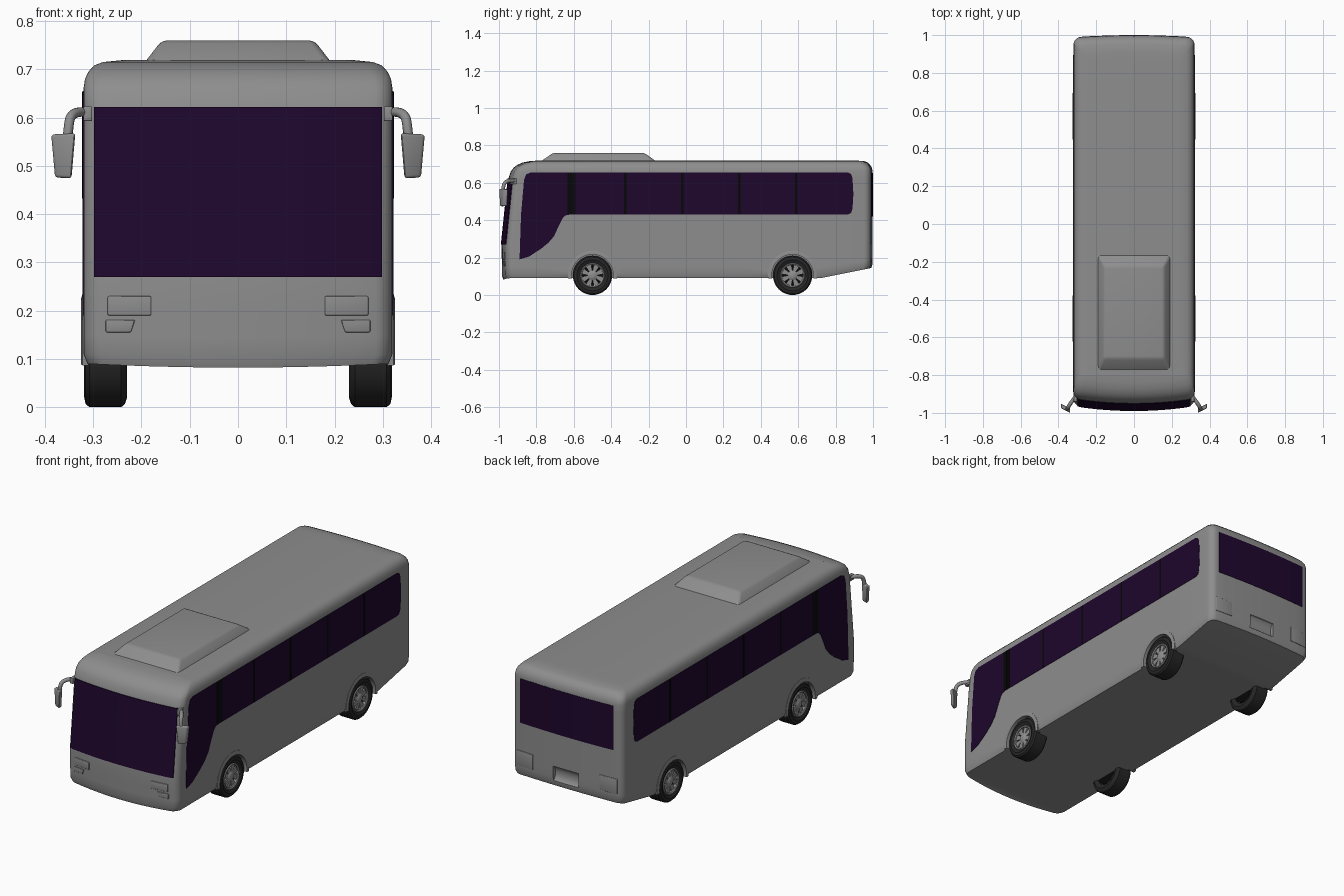
import bpy, bmesh
from math import sin, cos, pi, sqrt, radians

if "Cube" in bpy.data.objects:
    bpy.data.objects.remove(bpy.data.objects["Cube"])


def material(name, col):
    m = bpy.data.materials.new(name)
    m.diffuse_color = (*col, 1)
    m.use_nodes = True
    m.node_tree.nodes["Principled BSDF"].inputs["Base Color"].default_value = m.diffuse_color
    return m


PAINT = material("grey_paint", (0.27, 0.27, 0.27))
GLASS = material("tinted_glass", (0.013, 0.002, 0.026))
RUBBER = material("rubber", (0.02, 0.02, 0.02))
BLACK = material("black_trim", (0.002, 0.002, 0.002))


def loft(name, rings, mat=PAINT, wrap=False, bevel=0, strip_caps=False):
    """Skin a list of equal-length closed rings; cap the ends or wrap round."""
    bm = bmesh.new()
    vs = [[bm.verts.new(p) for p in r] for r in rings]
    n = len(rings[0])
    for a, b in zip(vs, vs[1:] + vs[:1] if wrap else vs[1:]):
        for i in range(n):
            bm.faces.new((a[i], a[(i + 1) % n], b[(i + 1) % n], b[i]))
    for v in () if wrap else (vs[0], vs[-1]):
        if strip_caps:  # join mirrored points of a symmetric ring
            for i in range(n // 2):
                bm.faces.new(dict.fromkeys((v[i], v[i + 1], v[n - i - 1], v[-i])))
        else:
            bm.faces.new(v)
    bmesh.ops.recalc_face_normals(bm, faces=bm.faces)
    if bevel:
        bmesh.ops.bevel(bm, geom=bm.edges[:], offset=bevel, segments=3,
                        profile=0.5, affect='EDGES', clamp_overlap=True)
    me = bpy.data.meshes.new(name)
    bm.to_mesh(me)
    bm.free()
    me.materials.append(mat)
    ob = bpy.data.objects.new(name, me)
    bpy.context.collection.objects.link(ob)
    return ob


def lerp(table, z):
    for (a, p), (b, q) in zip(table, table[1:]):
        if z <= b:
            return p + (q - p) * max(0, z - a) / (b - a)
    return table[-1][1]


# Body shape by height: half width, front y, rear y
WIDTH = [(.09, .312), (.11, .32), (.66, .32), (.68, .317), (.695, .31),
         (.708, .298), (.715, .28), (.719, .24)]
FRONT = [(.09, -.977), (.11, -.984), (.27, -.986), (.62, -.95), (.66, -.937),
         (.68, -.922), (.695, -.903), (.708, -.875), (.715, -.84), (.719, -.79)]
REAR = [(.09, .99), (.11, .996), (.15, .998), (.66, .998), (.68, .994),
        (.695, .985), (.708, .972), (.715, .955), (.719, .91)]
R = .035


def corner(x, z):
    c = min(R, max(0, abs(x) - lerp(WIDTH, z) + R))
    return R - sqrt(R * R - c * c)


def front_y(x, z):
    return lerp(FRONT, z) + .025 * (x / lerp(WIDTH, z)) ** 2 + corner(x, z)


def rear_y(x, z):
    return lerp(REAR, z) - .012 * (x / lerp(WIDTH, z)) ** 2 - corner(x, z)


def body_ring(z):
    w = lerp(WIDTH, z)
    xs = [i / 6 * (w - R) for i in range(6)]
    xs += [w - R + R * sin(i * pi / 12) for i in range(7)]
    half = [(x, front_y(x, z)) for x in xs] + [(w, -.8), (w, -.3), (w, .3), (w, .72)]
    half += [(x, rear_y(x, z)) for x in reversed(xs)]
    ring = half + [(-x, y) for x, y in half[-2:0:-1]]
    fade = max(0, 1 - (z - .09) / .2)  # underside sweeps up at the rear, dips in front
    return [(x, y, z + fade * (.2 * max(0, y - .72)
                               - (.008 * (1 - (x / w) ** 2) if y < -.85 else 0)))
            for x, y in ring]


body = loft("body", [body_ring(z) for z in
                     (.09, .11, .15, .2, .27, .62, .66, .68, .695, .708, .715, .719)],
            strip_caps=True)


def circle(x, y, r, n=40):
    return [(x, y + r * cos(2 * pi * i / n), .105 + r * sin(2 * pi * i / n)) for i in range(n)]


# Cut shallow wheel wells and a scooped number plate recess out of the body
AXLES = {"front": -.5, "rear": .57}
cutters = [loft("cutter", [circle(s * .285, y, .114), circle(s * .34, y, .114)])
           for y in AXLES.values() for s in (1, -1)]
scoop = [(1.02, .17), (.998, .17)]
scoop += [(.998 - .02 * sin(i * pi / 8), .208 - .038 * cos(i * pi / 8)) for i in range(1, 8)]
scoop += [(.998, .246), (1.02, .246)]
cutters.append(loft("cutter", [[(x, y, z) for y, z in scoop] for x in (-.074, .074)]))
for c in cutters:
    c.hide_render = True
    m = body.modifiers.new("cut", 'BOOLEAN')
    m.operation, m.solver, m.object = 'DIFFERENCE', 'EXACT', c
bpy.context.view_layer.objects.active = body
for m in list(body.modifiers):
    bpy.ops.object.modifier_apply(modifier=m.name)
for c in cutters:
    bpy.data.objects.remove(c)

# Windscreen and rear window follow the bowed ends
for name, f, w, z0, z1, d in (("windscreen", front_y, .298, .27, .622, -.004),
                              ("rear_window", rear_y, .272, .42, .652, .002)):
    loft(name, [[(x, f(x, z) + e, z) for z, e in ((z0, d), (z1, d), (z1, -2 * d), (z0, -2 * d))]
                for x in [w * (i / 15 - 1) for i in range(31)]], GLASS)

# Roof unit
loft("roof_unit", [[(-w, a, z), (w, a, z), (w, b, z), (-w, b, z)]
                   for w, a, b, z in ((.198, -.785, -.15, .708), (.158, -.71, -.224, .76))],
     bevel=.012)

SIDE_GLASS = [(-.89, .19), (-.84, .205), (-.775, .247), (-.735, .28), (-.705, .315),
              (-.68, .37), (-.66, .41), (-.645, .425), (-.62, .43), (.865, .43),
              (.882, .438), (.89, .46), (.895, .54), (.89, .625), (.882, .647),
              (.865, .655), (-.83, .655), (-.855, .645), (-.866, .615), (-.882, .43)]
HEADLAMP = [(.18, .19), (.27, .19), (.27, .23), (.18, .23)]
FOGLAMP = [(.222, .155), (.274, .155), (.274, .181), (.213, .181)]
TAIL_LAMP = [(.193, .193), (.292, .193), (.292, .272), (.193, .272)]
MIRROR = [(.337, .568), (.387, .565), (.379, .476), (.345, .474)]

for s, side in ((1, "right"), (-1, "left")):
    # Side glazing and its dark pillars
    loft(side + "_side_window", [[(s * x, y, z) for y, z in SIDE_GLASS]
                                 for x in (.322, .312)], GLASS)
    for y, h in ((-.622, .012), (-.598, .008), (-.325, .006), (-.02, .006),
                 (.285, .006), (.59, .006)):
        loft(side + "_window_pillar", [[(s * x, y - h, .432), (s * x, y + h, .432),
                                        (s * x, y + h, .653), (s * x, y - h, .653)]
                                       for x in (.3235, .315)], BLACK)
    # Lamps
    for name, outline in (("headlamp", HEADLAMP), ("fog_lamp", FOGLAMP)):
        loft(f"{side}_{name}", [[(s * x, front_y(x, z) + d, z) for x, z in outline]
                                for d in (-.004, .012)], bevel=.003)
    loft(side + "_tail_lamp", [[(s * x, rear_y(x, z) + d, z) for x, z in TAIL_LAMP]
                               for d in (.003, -.012)], bevel=.002)
    # Door mirror: mount, bent arm, swept-back head
    loft(side + "_mirror_mount", [[(s * x, y, z) for y, z in
                                   ((-.94, .593), (-.905, .593), (-.905, .623), (-.94, .623))]
                                  for x in (.302, .32)], bevel=.003)
    cu = bpy.data.curves.new(side + "_mirror_arm", 'CURVE')
    cu.dimensions, cu.bevel_depth, cu.use_fill_caps = '3D', .01, True
    cu.bevel_resolution = 3
    cu.materials.append(PAINT)
    sp = cu.splines.new('NURBS')
    path = [(.308, -.912, .61), (.326, -.935, .613), (.352, -.972, .61), (.35, -.977, .58),
            (.354, -.978, .555)]
    sp.points.add(len(path) - 1)
    for p, (x, y, z) in zip(sp.points, path):
        p.co = (s * x, y, z, 1)
    sp.use_endpoint_u, sp.order_u = True, 4
    bpy.context.collection.objects.link(bpy.data.objects.new(side + "_mirror_arm", cu))
    loft(side + "_mirror_head", [[(s * x, -.988 + .5 * (x - .337) + d, z) for x, z in MIRROR]
                                 for d in (-.012, .012)], bevel=.006)

    for end, y0 in AXLES.items():
        tag = f"{end}_{side}_"
        # Tyre, dished rim, hub and spokes
        loft(tag + "tyre", [circle(s * x, y0, r) for r, x in
                            ((.064, .31), (.083, .319), (.098, .316), (.105, .308),
                             (.105, .242), (.098, .234), (.085, .23), (.064, .238))],
             RUBBER, wrap=True)
        loft(tag + "rim", [circle(s * x, y0, r) for r, x in
                           ((.066, .25), (.066, .313), (.062, .317), (.056, .313),
                            (.054, .295), (.054, .25))], wrap=True)
        loft(tag + "wheel_disc", [circle(s * x, y0, .06) for x in (.24, .297)], BLACK)
        loft(tag + "hub", [circle(s * x, y0, r, 20) for r, x in
                           ((.026, .29), (.026, .308), (.016, .314), (.008, .315))])
        for k in range(8):
            a = k * pi / 4 + pi / 8
            loft(tag + "spoke", [[(s * x, y0 + r * cos(a) - t * h * sin(a),
                                   .105 + r * sin(a) + t * h * cos(a))
                                  for x, t in ((.292, -1), (.308, -1), (.308, 1), (.292, 1))]
                                 for r, h in ((.015, .007), (.059, .016))])
        # Wheel arch flare with a stepped lip
        angles = [radians(-8 + 196 * i / 36) for i in range(37)]
        loft(tag + "arch_flare", [[(s * x, y0 + r * cos(a), .105 + r * sin(a)) for r, x in
                                   ((.111, .306), (.111, .324), (.12, .325), (.131, .322),
                                    (.131, .31))] for a in angles])

# Smooth shading with crisp edges
bpy.ops.object.select_all(action='DESELECT')
for ob in bpy.data.objects:
    if ob.type == 'MESH':
        ob.select_set(True)
bpy.context.view_layer.objects.active = body
bpy.ops.object.shade_smooth_by_angle(angle=radians(30))
